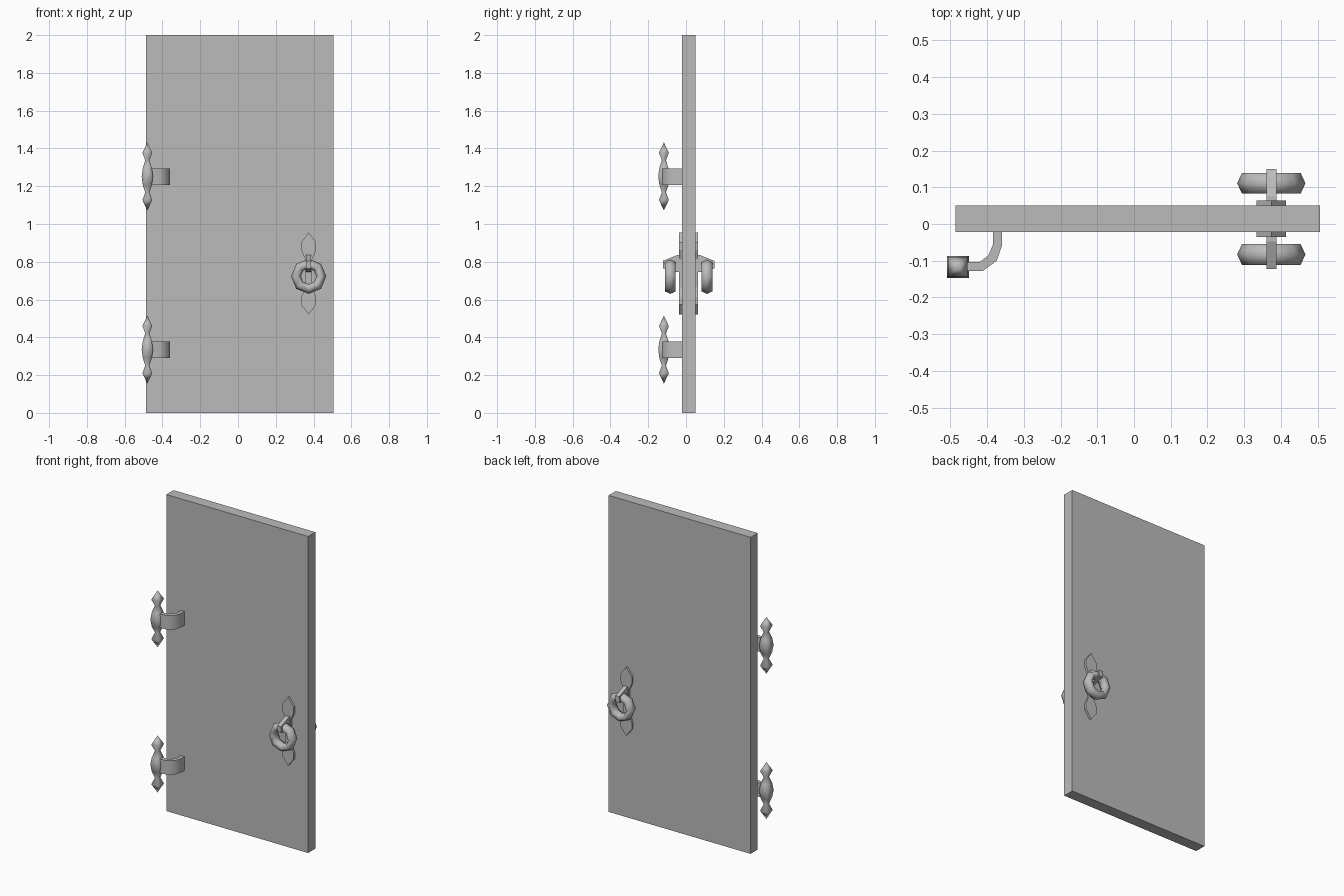
import bpy, bmesh, math
from mathutils import Matrix, Vector

if "Cube" in bpy.data.objects:
    bpy.data.objects.remove(bpy.data.objects["Cube"], do_unlink=True)

GREY = (0.5, 0.5, 0.5, 1)
grey = bpy.data.materials.new("plain grey")
grey.use_nodes = True
grey.diffuse_color = GREY
grey.node_tree.nodes["Principled BSDF"].inputs["Base Color"].default_value = GREY


def finish(name, bm, smooth=0):
    bmesh.ops.recalc_face_normals(bm, faces=bm.faces)
    mesh = bpy.data.meshes.new(name)
    bm.to_mesh(mesh)
    bm.free()
    mesh.materials.append(grey)
    obj = bpy.data.objects.new(name, mesh)
    bpy.context.collection.objects.link(obj)
    if smooth:
        bpy.ops.object.select_all(action='DESELECT')
        obj.select_set(True)
        bpy.context.view_layer.objects.active = obj
        bpy.ops.object.shade_smooth_by_angle(angle=math.radians(smooth))
    return obj


def prism(name, outline, push, smooth=0):
    """Extrude a closed outline of 3D points along push."""
    bm = bmesh.new()
    face = bm.faces.new([bm.verts.new(p) for p in outline])
    new = bmesh.ops.extrude_face_region(bm, geom=[face])["geom"]
    verts = [v for v in new if isinstance(v, bmesh.types.BMVert)]
    bmesh.ops.translate(bm, verts=verts, vec=push)
    bm.faces.ensure_lookup_table()
    return finish(name, bm, smooth)


def loft(name, rings, smooth, closed=False):
    """Skin a row of vertex rings; pinched ends are merged."""
    bm = bmesh.new()
    rows = [[bm.verts.new(p) for p in ring] for ring in rings]
    pairs = list(zip(rows, rows[1:])) + ([(rows[-1], rows[0])] if closed else [])
    for a, b in pairs:
        for i in range(len(a)):
            j = (i + 1) % len(a)
            bm.faces.new((a[i], a[j], b[j], b[i]))
    bmesh.ops.remove_doubles(bm, verts=bm.verts, dist=1e-5)
    return finish(name, bm, smooth)


# Door slab
bm = bmesh.new()
bmesh.ops.create_cube(bm, size=1, matrix=Matrix.Translation((0.01, 0.014, 1))
                      @ Matrix.Diagonal((0.992, 0.072, 2, 1)))
finish("door_slab", bm)

# Hinges: four-sided turned pin and curved strap
half = [(0.18, 0), (0.125, 0.026), (0.085, 0.011), (0.045, 0.024)]
pin = half + [(0, 0.03)] + [(-h, r) for h, r in reversed(half)]
strap = [(-.36, -.02), (-.36, -.06), (-.374, -.1), (-.412, -.128), (-.48, -.128),
         (-.48, -.103), (-.42, -.103), (-.397, -.086), (-.384, -.056), (-.384, -.02)]
corners = [(1, 1), (-1, 1), (-1, -1), (1, -1)]
for label, z in (("lower", 0.335), ("upper", 1.252)):
    loft(label + "_hinge_pin",
         [[(-.48 + r * a, -.117 + r * b, z + h) for a, b in corners] for h, r in pin], 100)
    prism(label + "_hinge_strap", [(x, y, z - 0.045) for x, y in strap], (0, 0, 0.088), 50)

# Handles on both faces: pointed plate, staple and hanging ring
HX = 0.374
side_half = [(0.04, 0.165), (0.04, 0.125), (0.018, 0.075)]
right_edge = side_half + [(x, -z) for x, z in reversed(side_half)]
plate = ([(0, 0.217)] + right_edge + [(0, -0.217)]
         + [(-x, z) for x, z in reversed(right_edge)])
staple = [(0, .835), (.025, .835), (.1, .805), (.1, .765), (.025, .745), (0, .745)]
for label, face_y, out in (("front", -0.022, -1), ("back", 0.05, 1)):
    prism(label + "_handle_plate", [(HX + x, face_y, 0.738 + z) for x, z in plate],
          (0, 0.014 * out, 0))
    prism(label + "_handle_staple",
          [(HX - 0.0135, face_y + out * d, z) for d, z in staple], (0.027, 0, 0))
    rings = []
    for i in range(8):
        a = math.tau * i / 8
        spoke = Vector((math.cos(a), 0, math.sin(a)))
        centre = Vector((HX, face_y + 0.061 * out, 0.723))
        rings.append([centre + spoke * (0.067 + 0.026 * math.cos(t))
                      + Vector((0, 0.0325 * math.sin(t), 0))
                      for t in (math.tau * k / 6 for k in range(6))])
    loft(label + "_handle_ring", rings, 70, closed=True)
